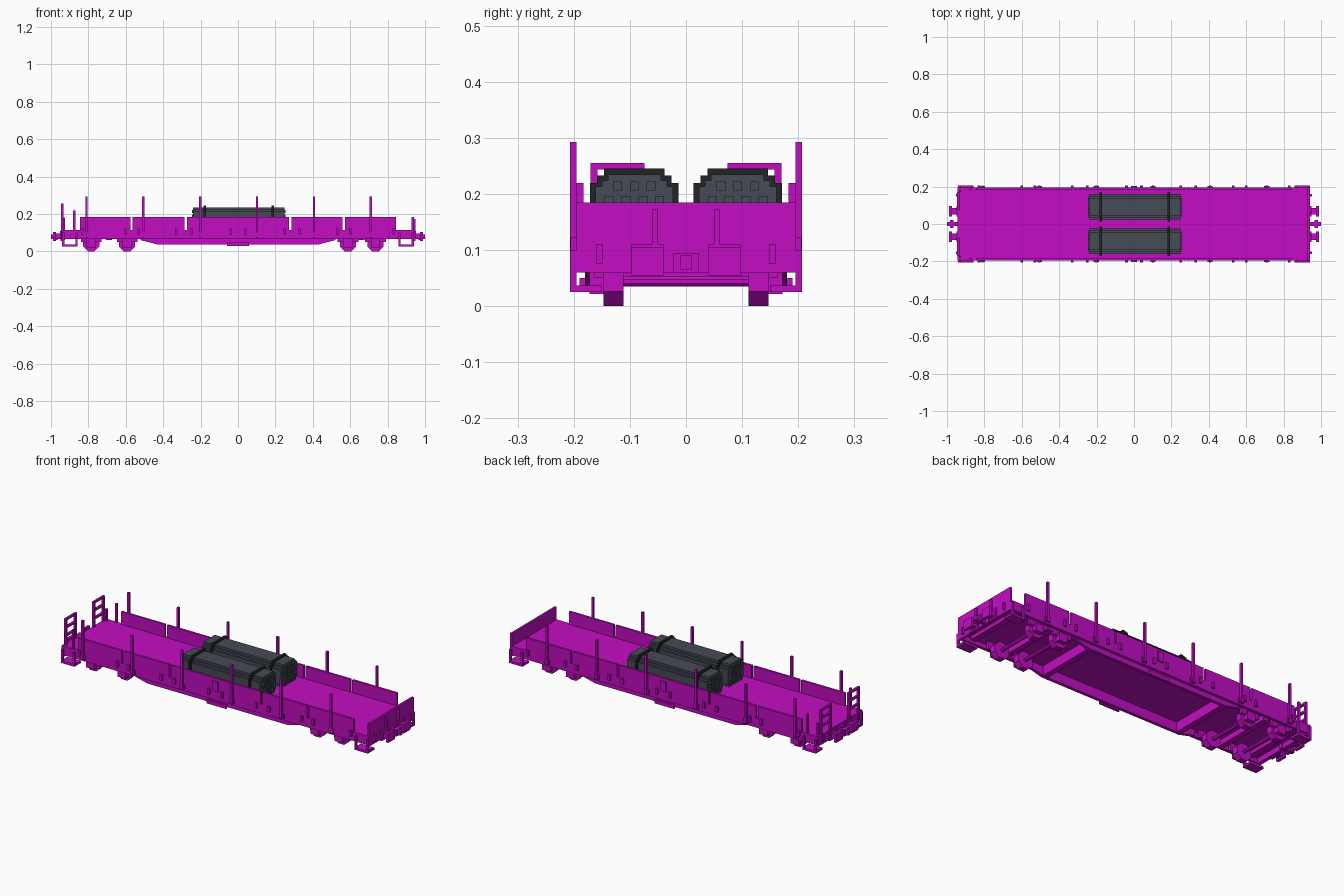
import bpy, bmesh
from mathutils import Matrix, Vector

cube = bpy.data.objects.get("Cube")
if cube:
    bpy.data.objects.remove(cube, do_unlink=True)


def material(name, rgb):
    m = bpy.data.materials.new(name)
    m.use_nodes = True
    m.diffuse_color = (*rgb, 1)
    m.node_tree.nodes["Principled BSDF"].inputs["Base Color"].default_value = (*rgb, 1)
    return m


PAINT = material("magenta_paint", (0.54, 0.004, 0.54))
STEEL = material("slate_grey", (0.061, 0.069, 0.089))
STRAP = material("strap_black", (0.016, 0.017, 0.019))


def finish(name, bm, mat):
    bmesh.ops.recalc_face_normals(bm, faces=bm.faces)
    mesh = bpy.data.meshes.new(name)
    bm.to_mesh(mesh)
    bm.free()
    mesh.materials.append(mat)
    obj = bpy.data.objects.new(name, mesh)
    bpy.context.collection.objects.link(obj)
    return obj


def add_box(bm, x0, x1, y0, y1, z0, z1):
    size = Vector((x1 - x0, y1 - y0, z1 - z0))
    mid = Vector((x0 + x1, y0 + y1, z0 + z1)) / 2
    bmesh.ops.create_cube(bm, size=1, matrix=Matrix.Translation(mid) @ Matrix.Diagonal((*size, 1)))


def boxes(name, items, mat=PAINT, both=False):
    """Boxes as (x0, x1, y0, y1, z0, z1); both repeats them on the other side."""
    bm = bmesh.new()
    for b in items:
        add_box(bm, *b)
        if both:
            add_box(bm, b[0], b[1], -b[3], -b[2], b[4], b[5])
    return finish(name, bm, mat)


def add_prism(bm, points, offset):
    """Extrude a polygon of 3D points along an offset."""
    face = bm.faces.new([bm.verts.new(p) for p in points])
    new = bmesh.ops.extrude_face_region(bm, geom=[face])["geom"]
    verts = [v for v in new if isinstance(v, bmesh.types.BMVert)]
    bmesh.ops.translate(bm, verts=verts, vec=offset)
    # keep the starting cap so that the prism is closed
    if not face.is_valid:
        bm.faces.new([bm.verts[i] for i in range(len(points))])


# Deck and its side frame
boxes("deck", [(-0.94, 0.93, -0.195, 0.195, 0.09, 0.115)])
boxes("side_frame", [(-0.94, 0.935, 0.18, 0.195, 0.065, 0.115)], both=True)
boxes("headstocks", [(-0.945, -0.925, -0.195, 0.195, 0.06, 0.115)])
boxes("end_panel", [(0.928, 0.94, -0.195, 0.195, 0.06, 0.185)])

# Deepened sills under the middle of the wagon
bm = bmesh.new()
outline = [(-0.52, 0.09), (-0.52, 0.06), (-0.43, 0.037), (0.43, 0.037), (0.52, 0.06), (0.52, 0.09)]
for y in (-0.18, 0.163):
    add_prism(bm, [(x, y, z) for x, z in outline], (0, 0.017, 0))
finish("deep_sills", bm, PAINT)

# Members across the underframe
boxes("cross_members", [(x - 0.015, x + 0.015, -0.165, 0.165, z, 0.092)
                        for x, z in ((-0.42, 0.037), (0.42, 0.037), (-0.87, 0.07),
                                     (-0.69, 0.06), (0.66, 0.06), (0.87, 0.07))])

# Drop sides with gaps between the boards
edges = [-0.85, -0.57, -0.28, 0.28, 0.565, 0.85]
boxes("side_boards", [(a + 0.006, b - 0.006, 0.183, 0.195, 0.11, 0.185)
                      for a, b in zip(edges, edges[1:])], both=True)

# Stakes with their sockets
stakes = [-0.81 + 0.304 * i for i in range(6)]
boxes("stakes", [(x - 0.006, x + 0.006, 0.195, 0.207, 0.075, 0.293) for x in stakes], both=True)
boxes("stake_sockets", [(x - 0.014, x + 0.014, 0.195, 0.203, 0.075, 0.1) for x in stakes], both=True)

# Hinges and latches on the boards
hinges = [s * x for x in (0.04, 0.25, 0.33, 0.53, 0.6, 0.83) for s in (-1, 1)]
boxes("hinges", [(x - 0.007, x + 0.007, 0.195, 0.206, 0.09, 0.122) for x in hinges], both=True)
boxes("center_latch", [(-0.016, 0.016, 0.195, 0.203, 0.115, 0.17),
                       (-0.06, 0.06, 0.18, 0.19, 0.03, 0.05)], both=True)

# Wheelsets: eight-sided wheels, axles and axle boxes
axles = [-0.785, -0.593, 0.588, 0.735]
bm = bmesh.new()
for x in axles:
    for y, radius, depth in ((-0.129, 0.047, 0.036), (0.129, 0.047, 0.036), (0, 0.01, 0.24)):
        spin = Matrix.Rotation(1.5708, 4, "X") @ Matrix.Rotation(0.3927, 4, "Z")
        bmesh.ops.create_cone(bm, cap_ends=True, segments=8, radius1=radius, radius2=radius,
                              depth=depth, matrix=Matrix.Translation((x, y, 0.044)) @ spin)
finish("wheelsets", bm, PAINT)
boxes("axle_boxes", [(x - 0.025, x + 0.025, 0.147, 0.172, 0.022, 0.065) for x in axles]
      + [(x - 0.055, x + 0.055, 0.147, 0.163, 0.05, 0.09) for x in axles], both=True)

# Corner steps
steps = []
for s in (-1, 1):
    for x in (0.863, 0.934):
        steps.append((s * x - 0.006, s * x + 0.006, 0.195, 0.207, 0.028, 0.1))
    a, b = sorted((s * 0.857, s * 0.94))
    steps.append((a, b, 0.15, 0.207, 0.025, 0.037))
boxes("corner_steps", steps, both=True)

# Buffers and couplers at both ends
buffers, couplers = [], []
for s in (-1, 1):
    def span(a, b):
        return tuple(sorted((s * a, s * b)))
    buffers += [(*span(0.93, 0.98), 0.05, 0.085, 0.065, 0.095),
                (*span(0.974, 0.988), 0.04, 0.097, 0.055, 0.105),
                (*span(0.935, 0.95), 0.04, 0.097, 0.055, 0.11),
                (*span(0.935, 0.952), 0.148, 0.16, 0.075, 0.11)]
    couplers += [(*span(0.92, 1.0), -0.01, 0.01, 0.065, 0.09),
                 (*span(0.965, 0.985), -0.022, 0.022, 0.06, 0.095)]
boxes("buffers", buffers, both=True)
boxes("couplers", couplers)
boxes("panel_ribs", [(0.94, 0.95, 0.05, 0.061, 0.1, 0.172)], both=True)

# Handrail frames at the open end
rails = [(-0.946, -0.934, y, y + 0.012, 0.08, 0.255) for y in (0.074, 0.158)]
rails += [(-0.946, -0.934, 0.074, 0.17, z, z + 0.011) for z in (0.244, 0.2, 0.155)]
boxes("handrails", rails, both=True)
boxes("end_posts", [(-0.881, -0.87, 0.183, 0.195, 0.11, 0.22),
                    (-0.935, -0.924, 0.17, 0.183, 0.11, 0.18)], both=True)


# Two strapped bundles of pipes
def stepped(half, top, step):
    right = [(half - step, 0.115), (half - step, 0.13), (half, 0.13), (half, top - 2 * step),
             (half - step, top - 2 * step), (half - step, top - step),
             (half - 2 * step, top - step), (half - 2 * step, top)]
    return right + [(-y, z) for y, z in reversed(right)]


for side, center in (("left", 0.092), ("right", -0.092)):
    bm = bmesh.new()
    add_prism(bm, [(-0.24, center + y, z) for y, z in stepped(0.069, 0.235, 0.011)], (0.488, 0, 0))
    # pipe ends standing slightly proud
    for row in range(4):
        for col in range(4 - row % 2):
            y = center - 0.045 + 0.03 * col + 0.015 * (row % 2)
            z = 0.136 + 0.026 * row
            add_box(bm, -0.247, 0.255, y - 0.008, y + 0.008, z - 0.008, z + 0.008)
    finish("pipe_bundle_" + side, bm, STEEL)
    bm = bmesh.new()
    for x in (-0.185, 0.18):
        add_prism(bm, [(x, center + y, z) for y, z in stepped(0.079, 0.245, 0.0125)], (0.013, 0, 0))
    finish("straps_" + side, bm, STRAP)
